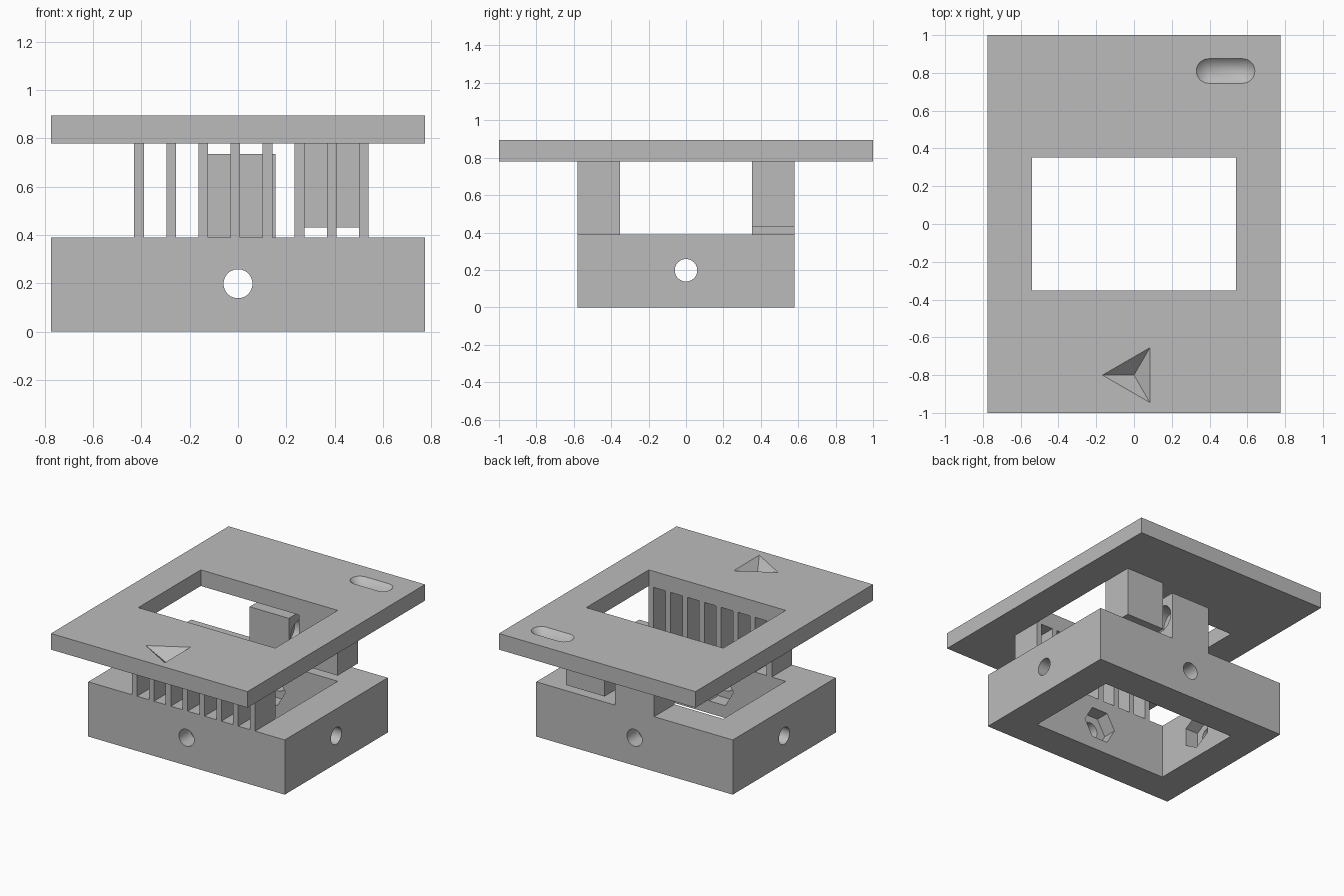
import bpy, bmesh, math
from mathutils import Matrix, Vector

cube = bpy.data.objects.get("Cube")
if cube:
    bpy.data.objects.remove(cube, do_unlink=True)

grey = bpy.data.materials.new("plain grey")
grey.use_nodes = True
tint = (0.5, 0.5, 0.5, 1)
grey.diffuse_color = tint
grey.node_tree.nodes["Principled BSDF"].inputs["Base Color"].default_value = tint


def finish(name, bm):
    bmesh.ops.recalc_face_normals(bm, faces=bm.faces)
    mesh = bpy.data.meshes.new(name)
    bm.to_mesh(mesh)
    bm.free()
    mesh.materials.append(grey)
    ob = bpy.data.objects.new(name, mesh)
    bpy.context.collection.objects.link(ob)
    return ob


def box(name, lo, hi):
    lo, hi = Vector(lo), Vector(hi)
    bm = bmesh.new()
    bmesh.ops.create_cube(bm, size=1)
    bmesh.ops.scale(bm, vec=hi - lo, verts=bm.verts)
    bmesh.ops.translate(bm, vec=(lo + hi) / 2, verts=bm.verts)
    return finish(name, bm)


def rod(name, centre, radius, length, axis, sides=48):
    bm = bmesh.new()
    turn = Matrix.Rotation(math.pi / 2, 4, "Y" if axis == "x" else "X")
    bmesh.ops.create_cone(bm, cap_ends=True, segments=sides, radius1=radius,
                          radius2=radius, depth=length,
                          matrix=Matrix.Translation(centre) @ turn)
    # Hexagons lie with one corner along the turned x axis
    if sides == 6:
        around = Matrix.Rotation(math.pi / 6, 3, axis.upper())
        pts = [v.co - Vector(centre) for v in bm.verts]
        want_z = axis == "x"
        reach = max(abs(p.z if want_z else p.x) for p in pts)
        if reach < radius * 0.95:
            bmesh.ops.rotate(bm, cent=centre, matrix=around, verts=bm.verts)
    return finish(name, bm)


def hull(name, points):
    bm = bmesh.new()
    for p in points:
        bm.verts.new(p)
    bmesh.ops.convex_hull(bm, input=bm.verts)
    return finish(name, bm)


def cut(target, *cutters):
    for cutter in cutters:
        cutter.hide_render = True
        mod = target.modifiers.new("cut", "BOOLEAN")
        mod.operation, mod.solver, mod.object = "DIFFERENCE", "EXACT", cutter
        bpy.context.view_layer.objects.active = target
        bpy.ops.object.modifier_apply(modifier=mod.name)
        bpy.data.objects.remove(cutter, do_unlink=True)


def smooth(ob):
    bpy.ops.object.select_all(action="DESELECT")
    ob.select_set(True)
    bpy.context.view_layer.objects.active = ob
    bpy.ops.object.shade_smooth_by_angle(angle=math.radians(25))


W, D, IX, IY = 0.775, 0.58, 0.54, 0.352     # outer and inner half sizes
BASE, UNDER, TOP, HOLE = 0.39, 0.78, 0.895, 0.198

# Base frame with screw holes and hexagonal nut pockets on the inner walls
base = box("base_frame", (-W, -D, 0), (W, D, BASE))
cut(base, box("opening_cutter", (-IX, -IY, -1), (IX, IY, 1)),
    rod("hole_cutter", (0, 0, HOLE), 0.06, 2, "x"),
    rod("hole_cutter", (0, 0, HOLE), 0.06, 2, "y"))
for side in (-1, 1):
    cut(base, rod("nut_cutter", (side * IX, 0, HOLE), 0.127, 0.2, "x", 6),
        rod("nut_cutter", (0, side * IY, HOLE), 0.127, 0.2, "y", 6))
smooth(base)

# Top plate with window
plate = box("top_plate", (-W, -1, UNDER), (W, 1, TOP))
cut(plate, box("window_cutter", (-IX, -IY, 0), (IX, IY, 2)))

# Three-sided arrow dimple, pointing to -x
rise = 0.02
tri = [(0.167 * math.cos(a), -0.8 + 0.167 * math.sin(a))
       for a in (math.pi, math.pi / 3, -math.pi / 3)]
cut(plate, hull("arrow_cutter", [(x, y, TOP + h) for x, y in tri for h in (0, rise)]
                + [(0, -0.8, TOP - 0.08)]))

# V-shaped groove with rounded ends
groove = [(0, 0, 0)]
groove = [(0.485 + s * 0.09, 0.81, TOP - 0.065) for s in (-1, 1)]
for s in (-1, 1):
    for i in range(13):
        a = math.pi * (i / 12 - 0.5)
        x, y = 0.485 + s * (0.09 + 0.065 * math.cos(a)), 0.81 + 0.065 * math.sin(a)
        groove += [(x, y, TOP), (x, y, TOP + rise)]
cut(plate, hull("groove_cutter", groove))
smooth(plate)

# Row of fins joining the base and plate along the front
for i in range(8):
    x = -0.41 + i * 0.133
    box(f"front_fin_{i + 1}", (x - 0.02, -D, BASE), (x + 0.02, -IY, UNDER))

# Back catch blocks with facing round pockets
MID = ((IY + D) / 2, (BASE + UNDER) / 2)
lower = box("lower_catch_block", (-0.155, IY, BASE), (0.155, D, 0.735))
cut(lower, rod("pocket_cutter", (0.155, *MID), 0.095, 0.2, "x"))
upper = box("upper_catch_block", (0.235, IY, 0.43), (IX, D, UNDER))
cut(upper, rod("pocket_cutter", (0.235, *MID), 0.095, 0.2, "x"))
for block in (lower, upper):
    smooth(block)
